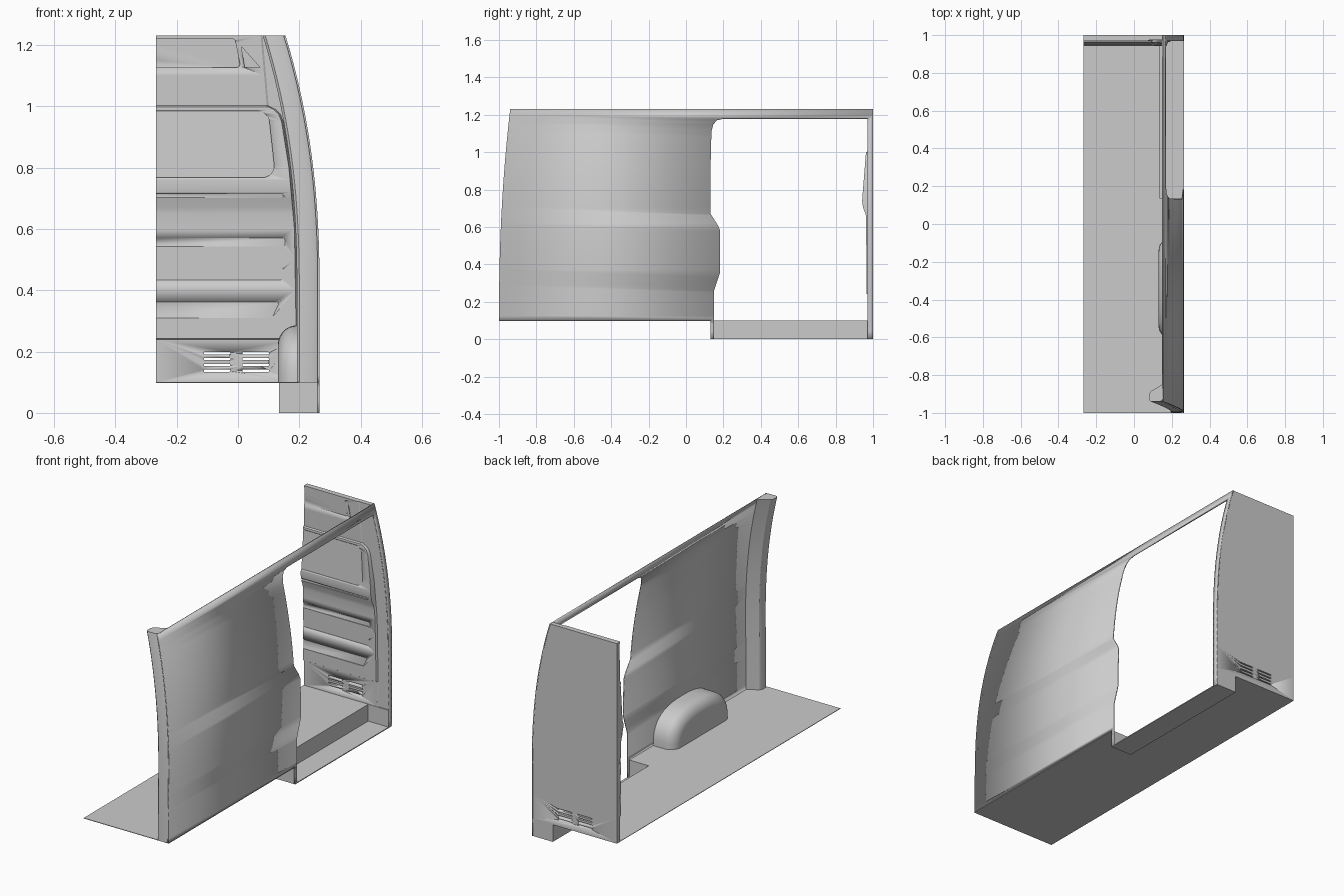
import bpy, bmesh, math

if "Cube" in bpy.data.objects:
    bpy.data.objects.remove(bpy.data.objects["Cube"])

X0 = -0.267


def wall_x(z):
    return 0.266 - 0.111 * max((z - 0.4) / 0.83, 0) ** 2.3


def front_y(z):
    return -1 + 0.06 * max((z - 0.1) / 1.13, 0) ** 2.2


def interp(z, table):
    for (z0, v0), (z1, v1) in zip(table, table[1:]):
        if z <= z1:
            return v0 + (v1 - v0) * (z - z0) / (z1 - z0)
    return table[-1][1]


def finish(bm, name, smooth=True):
    me = bpy.data.meshes.new(name)
    bm.to_mesh(me)
    bm.free()
    ob = bpy.data.objects.new(name, me)
    bpy.context.collection.objects.link(ob)
    if smooth:
        bpy.ops.object.select_all(action='DESELECT')
        ob.select_set(True)
        bpy.context.view_layer.objects.active = ob
        bpy.ops.object.shade_smooth_by_angle(angle=math.radians(30))
    return ob


def loft(name, sections, closed=True, caps=(True, True)):
    bm = bmesh.new()
    rings = [[bm.verts.new(p) for p in s] for s in sections]
    n = len(rings[0])
    for a, b in zip(rings, rings[1:]):
        for i in range(n if closed else n - 1):
            j = (i + 1) % n
            bm.faces.new((a[i], a[j], b[j], b[i]))
    for ring, use in zip((rings[0], rings[-1]), caps):
        if use:
            bm.faces.new(ring)
    bmesh.ops.recalc_face_normals(bm, faces=bm.faces)
    return finish(bm, name)


def box(name, x0, x1, y0, y1, z0, z1):
    return loft(name, [[(x0, y0, z), (x1, y0, z), (x1, y1, z), (x0, y1, z)] for z in (z0, z1)])


# Side wall with door opening: flat outline, sliced, then bent to the body curve
outline = [(-1, 0.1), (0.132, 0.1), (0.132, 0), (0.15, 0), (0.15, 0.26), (0.183, 0.36),
           (0.183, 0.58), (0.17, 0.61), (0.132, 0.67), (0.132, 0.95), (0.136, 1.11),
           (0.146, 1.15), (0.165, 1.172), (0.2, 1.18), (0.97, 1.18), (0.97, 0), (1, 0),
           (1, 1.23), (-1, 1.23)]
bm = bmesh.new()
bm.faces.new([bm.verts.new((0, y, z)) for y, z in outline])
for i in range(1, 30):
    bmesh.ops.bisect_plane(bm, geom=bm.verts[:] + bm.edges[:] + bm.faces[:],
                           plane_co=(0, 0, i * 0.0413), plane_no=(0, 0, 1), dist=1e-5)
for v in bm.verts:
    v.co.x = wall_x(v.co.z)
    if v.co.y < -0.99:
        v.co.y = front_y(v.co.z)
bm.normal_update()
wall = finish(bm, "side_wall")
mod = wall.modifiers.new("thickness", 'SOLIDIFY')
mod.thickness = 0.006
mod.offset = -1

# Floor with step notch
bm = bmesh.new()
pts = [(X0, -1), (0.266, -1), (0.266, 0.132), (0.137, 0.132), (0.137, 1), (X0, 1)]
f = bm.faces.new([bm.verts.new((x, y, 0.1)) for x, y in pts])
ext = bmesh.ops.extrude_face_region(bm, geom=[f])
for v in ext["geom"]:
    if isinstance(v, bmesh.types.BMVert):
        v.co.z -= 0.003
bmesh.ops.recalc_face_normals(bm, faces=bm.faces)
finish(bm, "floor", False)

# Door step
box("step_tread", 0.137, 0.266, 0.132, 1, 0, 0.005)
box("step_riser", 0.134, 0.138, 0.132, 1, 0, 0.1)
box("step_end_rear", 0.137, 0.264, 0.132, 0.136, 0, 0.1)
box("step_end_bulkhead", 0.137, 0.264, 0.968, 1, 0, 0.1)

# Pillar at the open end
sections = []
for i in range(25):
    z = 0.1 + 1.13 * i / 24
    w, y = wall_x(z), front_y(z)
    k = w - 0.074
    sections.append([(w, y + 0.02, z), (w - 0.006, y + 0.006, z), (w - 0.02, y, z),
                     (k + 0.008, y, z), (k, y + 0.008, z), (k, y + 0.04, z),
                     (k + 0.008, y + 0.055, z), (k + 0.035, y + 0.07, z), (w - 0.004, y + 0.092, z)])
loft("end_pillar", sections)

# Wheel arch
sections = []
for i in range(-1, 11):
    a = max(i, 0) / 10 * math.pi / 2
    x = 0.264 if i < 0 else 0.19 - 0.06 * math.sin(a)
    inset = 0.065 * (1 - math.cos(a))
    ring = []
    for j in range(33):
        t = math.pi * j / 32
        c, s = math.cos(t), max(math.sin(t), 0)
        ring.append((x, -0.34 + (0.262 - inset) * math.copysign(abs(c) ** 0.75, c),
                     0.1 + (0.185 - inset) * s ** 0.75))
    sections.append(ring)
loft("wheel_arch", sections, closed=False, caps=(False, True))

# Bulkhead: bulged panel on a flat backing
relief = [(0.1, 0.97), (0.24, 0.97), (0.243, 0.965), (0.65, 0.963), (0.67, 0.96), (0.7, 0.948),
          (0.72, 0.944), (0.74, 0.942), (0.76, 0.943), (0.998, 0.962), (1.0, 0.964),
          (1.003, 0.97), (1.23, 0.97)]
edge = [(0.1, 0.2), (0.3, 0.195), (0.6, 0.19), (0.8, 0.172), (0.95, 0.148), (0.975, 0.138),
        (0.99, 0.122), (1.0, 0.1), (1.23, 0.08)]
rows = sorted({z for z, _ in relief + edge} | {0.4, 0.5, 0.85, 0.9, 1.05, 1.1, 1.15, 1.2})
sections = []
for z in rows:
    p, e, w = interp(z, relief), interp(z, edge), wall_x(z) - 0.003
    sections.append([(X0, p, z), (e - 0.006, p, z), (e, 0.974, z), (w, 0.974, z), (w, 1, z), (X0, 1, z)])
bulkhead = loft("bulkhead", sections)


# Cutters for pockets and vents, floors following the panel relief
def cutter(name, pts, depth):
    front = [(x, 0.9, z) for x, z in pts]
    back = [(x, interp(z, relief) + depth, z) for x, z in pts]
    ob = loft(name, [front, back])
    ob.hide_render = True
    ob.display_type = 'WIRE'
    mod = bulkhead.modifiers.new(name, 'BOOLEAN')
    mod.operation = 'DIFFERENCE'
    mod.solver = 'EXACT'
    mod.object = ob
    ob.hide_set(True)


def pocket(name, xa, xb, z0, z1, r, depth, left=X0 - 0.05):
    pts = [(left, z0)]
    pts += [(xa - r + r * math.sin(a), z0 + r - r * math.cos(a)) for a in [i * math.pi / 12 for i in range(7)]]
    pts += [(xb - r + r * math.cos(a), z1 - r + r * math.sin(a)) for a in [i * math.pi / 12 for i in range(7)]]
    cutter(name, pts + [(left, z1)], depth)


pocket("pocket_large", 0.118, 0.103, 0.767, 0.985, 0.04, 0.005)
pocket("pocket_top", 0.006, -0.008, 1.126, 1.22, 0.012, 0.005)
pocket("groove_mid", 0.147, 0.147, 0.702, 0.715, 0.005, 0.005)
pocket("groove_a", 0.153, 0.153, 0.542, 0.57, 0.008, 0.004)
pocket("groove_b", 0.144, 0.149, 0.433, 0.472, 0.008, 0.004)
pocket("groove_c", 0.115, 0.132, 0.31, 0.362, 0.008, 0.004)
cutter("pocket_triangle", [(0.011, 1.195), (0.022, 1.126), (0.072, 1.126)], 0.005)
for n, xc in enumerate((-0.068, 0.058)):
    for i in range(4):
        z = 0.134 + 0.019 * i
        pocket(f"vent_{n}_{i}", xc + 0.043, xc + 0.043, z, z + 0.007, 0.003, 0.1, xc - 0.043)
